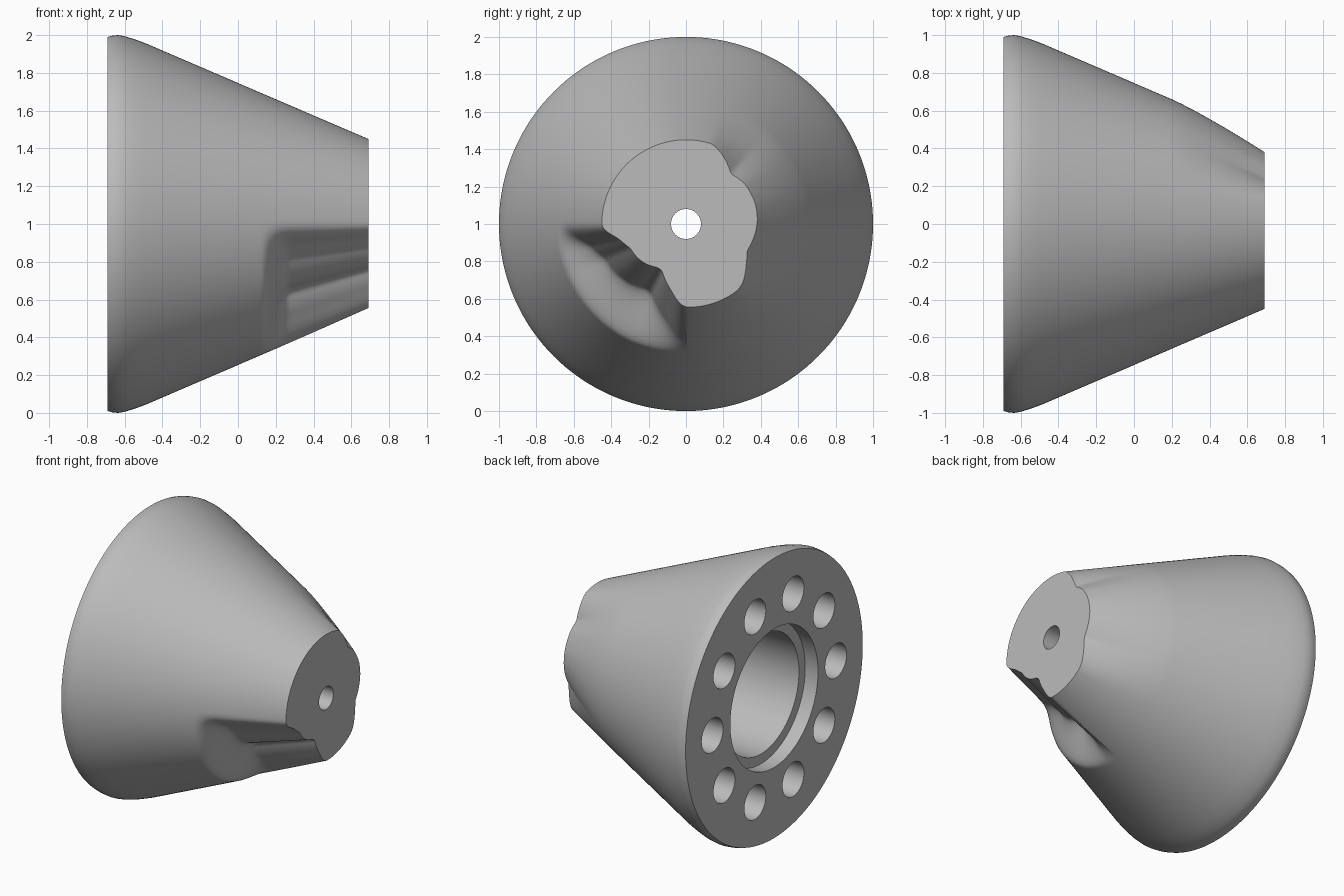
import bpy, bmesh, math

if "Cube" in bpy.data.objects:
    bpy.data.objects.remove(bpy.data.objects["Cube"])

grey = bpy.data.materials.new("plain grey")
grey.use_nodes = True
colour = (0.5, 0.5, 0.5, 1)
grey.diffuse_color = colour
grey.node_tree.nodes["Principled BSDF"].inputs["Base Color"].default_value = colour

COLS = 288
BACK, NOSE = -0.69, 0.69

# Cone radius along the axis: rounded rim, then a straight taper
RIM = [(BACK, 0.99), (-0.665, 0.997), (-0.635, 1.0), (-0.6, 0.994), (-0.55, 0.979), (-0.49, 0.957)]
# Nose outline: angle from +y, radius
OUTLINE = [(-90, .445), (-63, .449), (-52, .449), (-46, .437), (-34, .388), (-24, .356), (-8, .373),
           (3, .382), (16, .386), (35, .38), (48, .36), (56, .392), (64, .425), (72, .45), (181, .45),
           (184, .438), (192, .369), (203, .325), (215, .316), (224, .304), (237, .277), (243, .28),
           (257, .36), (266, .43), (270, .445)]


def lerp(table, t):
    for (a, va), (b, vb) in zip(table, table[1:]):
        if t <= b:
            return va + (vb - va) * (t - a) / (b - a)
    return table[-1][1]


def smooth(a, b, t):
    t = min(max((t - a) / (b - a), 0), 1)
    return t * t * (3 - 2 * t)


def cone(x):
    return lerp(RIM, x) if x < -0.49 else 0.957 - (x + 0.49) * 0.507 / 1.18


def dent(deg, x):
    depth = sum(0.45 - lerp(OUTLINE, (deg + k + 90) % 360 - 90) for k in (-2, -1, 0, 1, 2)) / 5
    if 175 < deg < 270:      # deep pocket with a steep end wall
        return depth * smooth(0.13, 0.27, x) * (1 + 0.35 * (NOSE - x) / 0.5)
    return depth * max((x - 0.2) / 0.49, 0) ** 1.5


# Outer body, rings joined along the axis
stations = [x for x, r in RIM] + [-0.35, -0.2, -0.05, 0.06]
stations += [0.1 + 0.015 * i for i in range(14)] + [0.33 + 0.06 * i for i in range(6)] + [NOSE]
bm = bmesh.new()
rings = []
for x in stations:
    ring = []
    for i in range(COLS):
        deg = -90 + 360 * i / COLS
        r, a = cone(x) - dent(deg, x), math.radians(deg)
        ring.append(bm.verts.new((x, r * math.cos(a), 1 + r * math.sin(a))))
    rings.append(ring)
for low, high in zip(rings, rings[1:]):
    for i in range(COLS):
        j = (i + 1) % COLS
        bm.faces.new((low[i], low[j], high[j], high[i]))
bm.faces.new(rings[0])
bm.faces.new(rings[-1])
bmesh.ops.recalc_face_normals(bm, faces=bm.faces)
mesh = bpy.data.meshes.new("cone_body")
bm.to_mesh(mesh)
bm.free()
mesh.materials.append(grey)
body = bpy.data.objects.new("cone_body", mesh)
bpy.context.collection.objects.link(body)
bpy.context.view_layer.objects.active = body


def drill(name, radius, start, end, y=0, z=1, sides=96):
    bpy.ops.mesh.primitive_cylinder_add(vertices=sides, radius=radius, depth=end - start,
                                        location=((start + end) / 2, y, z), rotation=(0, math.pi / 2, 0))
    cutter = bpy.context.object
    cutter.name = name
    cutter.hide_render = True
    cutter.data.materials.append(grey)
    bpy.context.view_layer.objects.active = body
    mod = body.modifiers.new(name, 'BOOLEAN')
    mod.operation, mod.solver, mod.object = 'DIFFERENCE', 'EXACT', cutter
    bpy.ops.object.modifier_apply(modifier=mod.name)
    bpy.data.objects.remove(cutter)


# Stepped centre bore, shaft hole and the ring of ten blind holes
drill("counterbore", 0.49, -0.8, -0.59)
drill("main_bore", 0.42, -0.7, 0.05)
drill("shaft_hole", 0.08, -0.1, 0.8, sides=48)
for k in range(10):
    a = math.radians(36 * k)
    drill("bolt_hole", 0.12, -0.8, -0.34, 0.69 * math.cos(a), 1 + 0.69 * math.sin(a), 40)

# Smooth shading with crisp rims
bpy.ops.object.select_all(action='DESELECT')
body.select_set(True)
bpy.context.view_layer.objects.active = body
bpy.ops.object.shade_smooth_by_angle(angle=math.radians(35))
